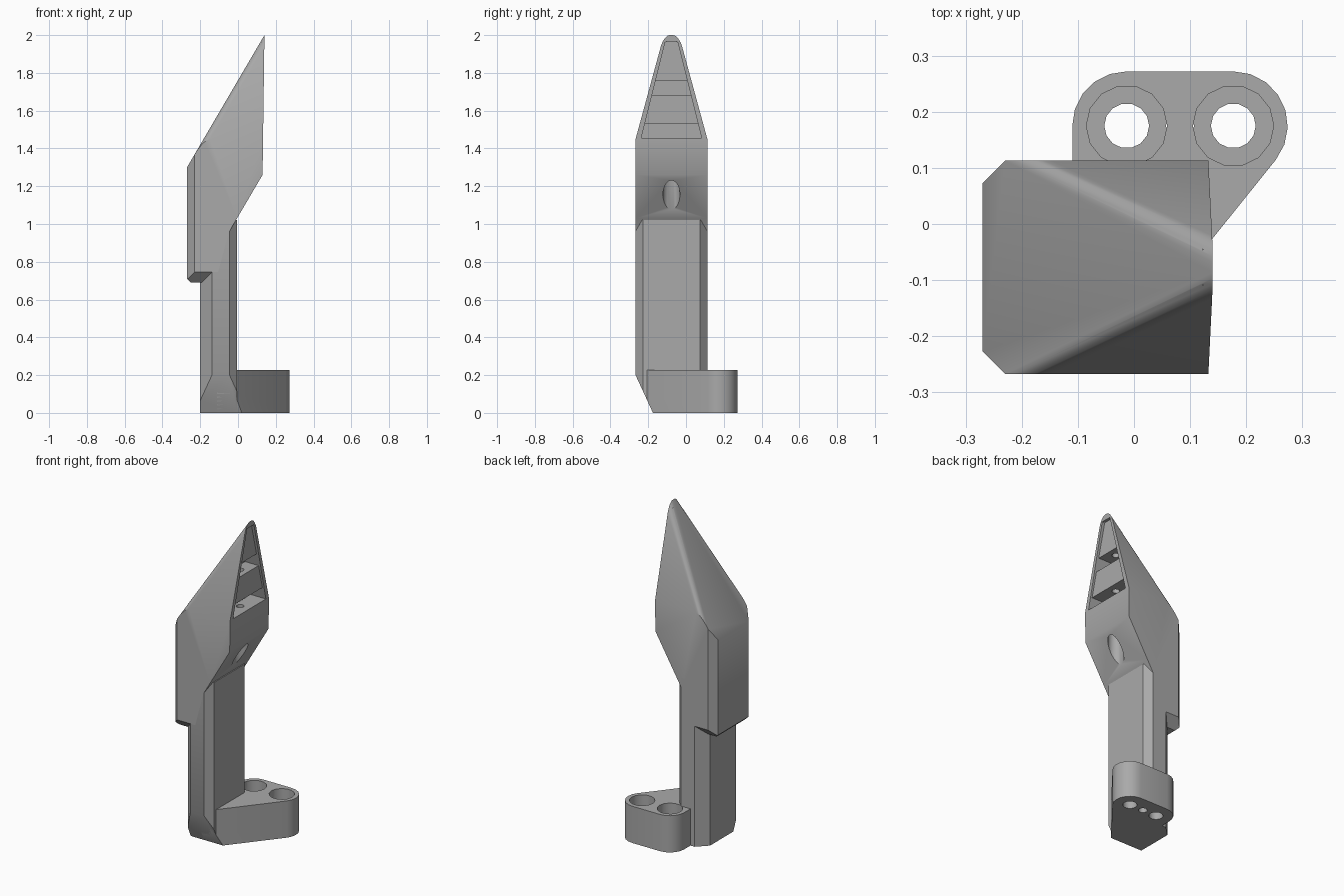
import bpy, bmesh
from math import sin, cos, radians
from mathutils import Vector

if "Cube" in bpy.data.objects:
    bpy.data.objects.remove(bpy.data.objects["Cube"], do_unlink=True)

grey = bpy.data.materials.new("plain_grey")
grey.use_nodes = True
grey.diffuse_color = (0.40, 0.40, 0.40, 1)
grey.node_tree.nodes["Principled BSDF"].inputs["Base Color"].default_value = grey.diffuse_color

MID, HALF = -0.077, 0.19          # centre and half width of the body along y
BACK, FRONT = MID + HALF, MID - HALF


def prism(points, axis, low, high):
    """Extrude a 2D outline along one axis."""
    place = {"x": lambda p, t: (t, p[0], p[1]),
             "y": lambda p, t: (p[0], t, p[1]),
             "z": lambda p, t: (p[0], p[1], t)}[axis]
    bm = bmesh.new()
    face = bm.faces.new([bm.verts.new(place(p, low)) for p in points])
    grown = bmesh.ops.extrude_face_region(bm, geom=[face], use_keep_orig=True)
    step = Vector(place((0, 0), high - low))
    bmesh.ops.translate(bm, vec=step,
                        verts=[g for g in grown["geom"] if isinstance(g, bmesh.types.BMVert)])
    bmesh.ops.recalc_face_normals(bm, faces=bm.faces)
    return bm


def trim(bm, point, normal):
    """Cut away everything on the normal's side of a plane and cap the cut."""
    cut = bmesh.ops.bisect_plane(bm, geom=bm.verts[:] + bm.edges[:] + bm.faces[:],
                                 plane_co=point, plane_no=Vector(normal).normalized(),
                                 clear_outer=True)
    rim = [g for g in cut["geom_cut"] if isinstance(g, bmesh.types.BMEdge)]
    bmesh.ops.holes_fill(bm, edges=rim, sides=0)
    bmesh.ops.recalc_face_normals(bm, faces=bm.faces)


def finish(bm, name):
    mesh = bpy.data.meshes.new(name)
    bm.to_mesh(mesh)
    bm.free()
    mesh.materials.append(grey)
    obj = bpy.data.objects.new(name, mesh)
    bpy.context.collection.objects.link(obj)
    return obj


def activate(obj):
    bpy.ops.object.select_all(action="DESELECT")
    obj.select_set(True)
    bpy.context.view_layer.objects.active = obj


def carve(obj, cutter_bm):
    cutter = finish(cutter_bm, "cutter")
    cutter.hide_render = True
    mod = obj.modifiers.new("carve", "BOOLEAN")
    mod.operation = "DIFFERENCE"
    mod.solver = "EXACT"
    mod.object = cutter
    activate(obj)
    bpy.ops.object.modifier_apply(modifier=mod.name)
    bpy.data.objects.remove(cutter, do_unlink=True)


def smooth(obj):
    activate(obj)
    bpy.ops.object.shade_smooth_by_angle(angle=radians(32))


def arc(cx, cy, r, start, end, steps):
    angles = [radians(start + (end - start) * i / steps) for i in range(steps + 1)]
    return [(cx + r * cos(a), cy + r * sin(a)) for a in angles]


def cylinder(cx, cy, r, low, high, sides=16):
    return prism(arc(cx, cy, r, 0, 360, sides)[:-1], "z", low, high)


def trim_toe(bm):
    """Slanted underside at the front of the base."""
    trim(bm, (0, FRONT, 0.2), (0, -0.2, -0.092))


# Head: side profile, then tapered sides, chamfered corners and underside
profile = [(-0.27, 0.69), (-0.27, 1.30), (0.14, 2.0), (0.13, 1.26),
           (-0.005, 1.03), (-0.05, 0.953), (-0.12, 0.69)]
bm = prism(profile, "y", FRONT, BACK)
for s in (-1, 1):
    edge = MID + s * HALF
    trim(bm, (0, edge, 1.45), (0, s * 0.55, 0.15))
    trim(bm, (-0.23, edge, 0), (-1, s, 0))
    trim(bm, (0, edge, 0.745), (0, s, -1))
trim(bm, (-0.27, 0, 0.71), (-1, 0, -1))

# Rounded ridges between the sloping back and the tapered sides
slope = Vector((-0.7, 0, 0.41)).normalized()
ridges = []
for e in bm.edges:
    normals = [f.normal for f in e.link_faces]
    if any(n.dot(slope) > 0.999 for n in normals) and \
            any(abs(n.y) > 0.9 and n.z > 0.2 for n in normals):
        ridges.append(e)
bmesh.ops.bevel(bm, geom=ridges, offset=0.03, segments=5, profile=0.5, affect="EDGES")
head = finish(bm, "head")


def tapered_slot(low, high, depth_x):
    """Pocket cutter whose sides follow the taper of the head."""
    def half(z):
        return 0.16 - (z - 1.455) * 0.25
    outline = [(MID - half(low), low), (MID + half(low), low),
               (MID + half(high), high), (MID - half(high), high)]
    return prism(outline, "x", depth_x, 0.3)


# Shallow window, two deep pockets, cable opening and wire hole
carve(head, tapered_slot(1.455, 1.965, 0.122))
for low, high in ((1.455, 1.53), (1.68, 1.76)):
    carve(head, tapered_slot(low, high, 0.03))
carve(head, cylinder(0.068, MID, 0.045, 0.95, 1.32, 24))
carve(head, cylinder(0.068, MID, 0.022, 1.25, 1.82))
smooth(head)

# Stalk with chamfered corners
a, b = 0.062, 0.04
left, right = -0.2, -0.005
bm = prism([(left, FRONT + a), (left + a, FRONT), (right - b, FRONT), (right, FRONT + b),
            (right, BACK - b), (right - b, BACK), (left + a, BACK), (left, BACK - a)],
           "z", 0, 1.02)
trim_toe(bm)
smooth(finish(bm, "stalk"))

# Mounting foot with two counterbored screw holes and a blind hole underneath
bolts = [(-0.013, 0.175), (0.177, 0.175)]
outline = arc(*bolts[0], 0.097, 180, 90, 5) + arc(*bolts[1], 0.097, 90, -38.5, 7)
outline += [(-0.02, -0.225), (-0.11, -0.225)]
bm = prism(outline, "z", 0, 0.227)
trim_toe(bm)
foot = finish(bm, "mounting_foot")
for x, y in bolts:
    carve(foot, cylinder(x, y, 0.072, 0.10, 0.4, 14))
    carve(foot, cylinder(x, y, 0.04, -0.1, 0.2, 14))
carve(foot, cylinder(0.082, 0.175, 0.025, -0.1, 0.1, 14))
smooth(foot)
